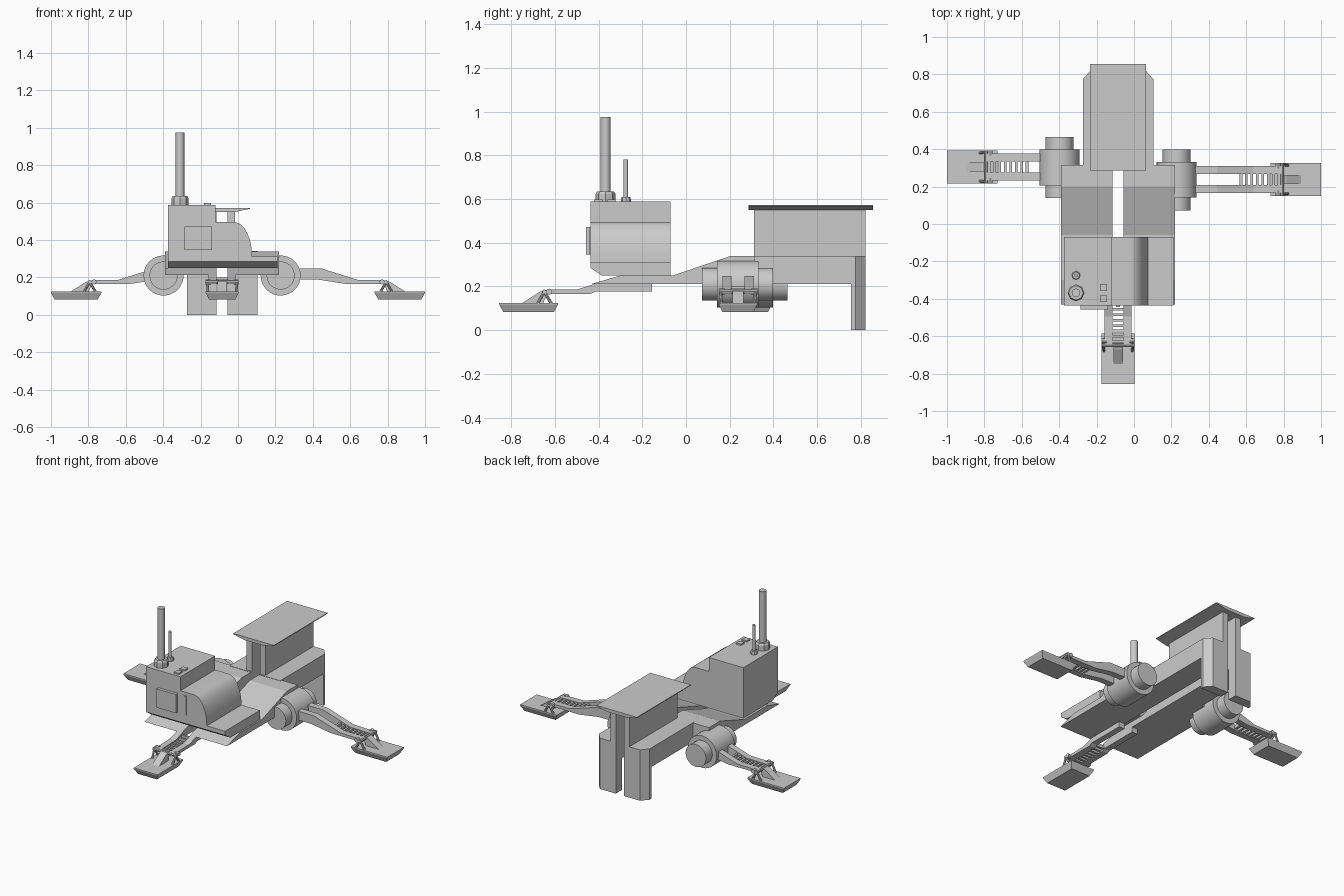
import bpy, bmesh, math
from mathutils import Matrix, Vector

if "Cube" in bpy.data.objects:
    bpy.data.objects.remove(bpy.data.objects["Cube"])

CX = -0.085  # centre line of the slotted hull


def finish(name, bm, mat=None, smooth=False):
    if mat:
        bm.transform(mat)
    bmesh.ops.recalc_face_normals(bm, faces=bm.faces)
    me = bpy.data.meshes.new(name)
    bm.to_mesh(me)
    bm.free()
    ob = bpy.data.objects.new(name, me)
    bpy.context.collection.objects.link(ob)
    if smooth:
        bpy.ops.object.select_all(action='DESELECT')
        ob.select_set(True)
        bpy.context.view_layer.objects.active = ob
        bpy.ops.object.shade_smooth_by_angle(angle=math.radians(35))
    return ob


def prism(bm, pts, a, b, axis):
    """Extrude a 2D profile from a to b along axis (x: pts=yz, y: pts=xz, z: pts=xy)."""
    def at(p, t):
        return {'x': (t, p[0], p[1]), 'y': (p[0], t, p[1]), 'z': (p[0], p[1], t)}[axis]
    lo = [bm.verts.new(at(p, a)) for p in pts]
    hi = [bm.verts.new(at(p, b)) for p in pts]
    bm.faces.new(lo)
    bm.faces.new(hi)
    n = len(pts)
    for i in range(n):
        bm.faces.new((lo[i], lo[(i + 1) % n], hi[(i + 1) % n], hi[i]))


def box(bm, x0, x1, y0, y1, z0, z1):
    prism(bm, [(x0, y0), (x1, y0), (x1, y1), (x0, y1)], z0, z1, 'z')


def rod(bm, p, q, r, sides=8, r2=None):
    p, q = Vector(p), Vector(q)
    d = q - p
    m = Matrix.Translation((p + q) / 2) @ d.to_track_quat('Z', 'Y').to_matrix().to_4x4()
    bmesh.ops.create_cone(bm, cap_ends=True, segments=sides, radius1=r,
                          radius2=r if r2 is None else r2, depth=d.length, matrix=m)


def make(name, fn, *args, mat=None, smooth=False):
    bm = bmesh.new()
    fn(bm, *args)
    return finish(name, bm, mat, smooth)


# Hull halves, either side of the open slot
deck = [(-.43, .212), (-.3, .25), (-.06, .25), (.2, .338), (.315, .338), (.315, .212)]
for side, s in (("left", -1), ("right", 1)):
    def X(v):
        return CX + s * v
    make(side + "_deck", prism, deck, X(.03), X(.305), 'x')
    make(side + "_tail_beam", prism,
         [(X(.03), .3), (X(.188), .3), (X(.188), .775), (X(.148), .82), (X(.03), .82)],
         .212, .34, 'z')
    make(side + "_tail_leg", prism,
         [(X(.03), .755), (X(.188), .755), (X(.188), .775), (X(.148), .82), (X(.03), .82)],
         0, .212, 'z')
    make(side + "_tail_fin", box, *sorted((X(.03), X(.07))), .31, .82, .34, .552)

# Tail roof with sloped underside
make("tail_roof", prism, [(CX - .15, .572), (CX + .15, .572), (CX + .15, .567),
                          (CX + .07, .55), (CX - .07, .55), (CX - .15, .567)],
     .285, .855, 'y')

# Cab: base, tower and rounded cowl
make("cab_base", prism, [(-.437, .312), (-.437, .285), (-.385, .25), (-.07, .25), (-.07, .312)],
     -.375, .21, 'x')
make("cab_tower", box, -.375, -.12, -.437, -.07, .312, .588)
arc = [(-.02 + .095 * math.sin(t * math.pi / 24), .312 + .183 * math.cos(t * math.pi / 24))
       for t in range(13)]
make("cab_cowl", prism, [(-.12, .312), (-.12, .495)] + arc, -.437, -.07, 'y', smooth=True)
make("front_hatch", box, -.285, -.14, -.457, -.437, .347, .472)
make("front_slit", box, -.097, -.075, -.443, -.437, .347, .472)
for i, y in enumerate((-.34, -.4)):
    make("roof_button_%d" % (i + 1), box, -.182, -.145, y - .018, y + .018, .588, .597)


# Chimney and antenna
def stack(bm, x, y, rb, zb, r, z):
    rod(bm, (x, y, .585), (x, y, zb - .012), rb)
    rod(bm, (x, y, zb - .012), (x, y, zb), rb, 8, rb * .85)
    rod(bm, (x, y, zb), (x, y, z), r, 12)


make("chimney", stack, -.31, -.368, .045, .635, .023, .975, smooth=True)
make("antenna", stack, -.31, -.275, .023, .61, .01, .78, smooth=True)


# Hip drums
def drum(bm, x, y):
    rod(bm, (x, y - .095, .21), (x, y + .095, .21), .107, 32)
    rod(bm, (x, y - .163, .21), (x, y + .163, .21), .075, 32)


make("right_hip_drum", drum, .228, .236, smooth=True)
make("left_hip_drum", drum, -.398, .302, smooth=True)


# Legs: local frame has the foot tip at the origin, x pointing back to the hull
def foot(bm):
    lo = [(.02, -.07), (.25, -.07), (.25, .07), (.02, .07)]
    hi = [(0, -.088), (.27, -.088), (.27, .088), (0, .088)]
    a, b, c = [[bm.verts.new((x, y, z)) for x, y in q]
               for q, z in ((lo, .082), (hi, .118), (hi, .125))]
    bm.faces.new(a)
    bm.faces.new(c)
    for p, q in ((a, b), (b, c)):
        for i in range(4):
            j = (i + 1) % 4
            bm.faces.new((p[i], p[j], q[j], q[i]))


def ankle(bm):
    prism(bm, [(.1, .12), (.2, .12), (.22, .165), (.2, .18), (.185, .175)], -.025, .025, 'y')
    rod(bm, (.207, -.088, .176), (.207, .088, .176), .01)
    for s in (-1, 1):
        rod(bm, (.207, s * .08, .176), (.175, s * .075, .12), .007)
        rod(bm, (.207, s * .08, .176), (.24, s * .075, .12), .007)
        rod(bm, (.23, s * .06, .176), (.23, s * .088, .176), .014)


def arm(bm, length):
    prof = [(.2, .166), (.2, .184), (.36, .187), (.555, .248), (length, .248),
            (length, .19), (.57, .188), (.43, .166)]
    if length > .68 and length < .72:  # front arm tucks under the deck
        prof = [(.2, .166), (.2, .184), (.36, .187), (.555, .248),
                (length, .215), (length, .177), (.44, .177), (.42, .166)]
    for s in (-1, 1):
        prism(bm, prof, s * .03, s * .072, 'y')
    for i in range(8):
        x = .225 + i * .029
        z = max(0, x - .36) * .25
        box(bm, x - .007, x + .007, -.031, .031, .168 + z * .5, .182 + z)


for name, tip, ang, length in (("front", (CX, -.855), 90, .7),
                               ("right", (1, .238), 180, .73),
                               ("left", (-1, .305), 0, .56)):
    m = Matrix.Translation((*tip, 0)) @ Matrix.Rotation(math.radians(ang), 4, 'Z')
    make(name + "_foot", foot, mat=m)
    make(name + "_ankle", ankle, mat=m)
    make(name + "_arm", arm, length, mat=m)
